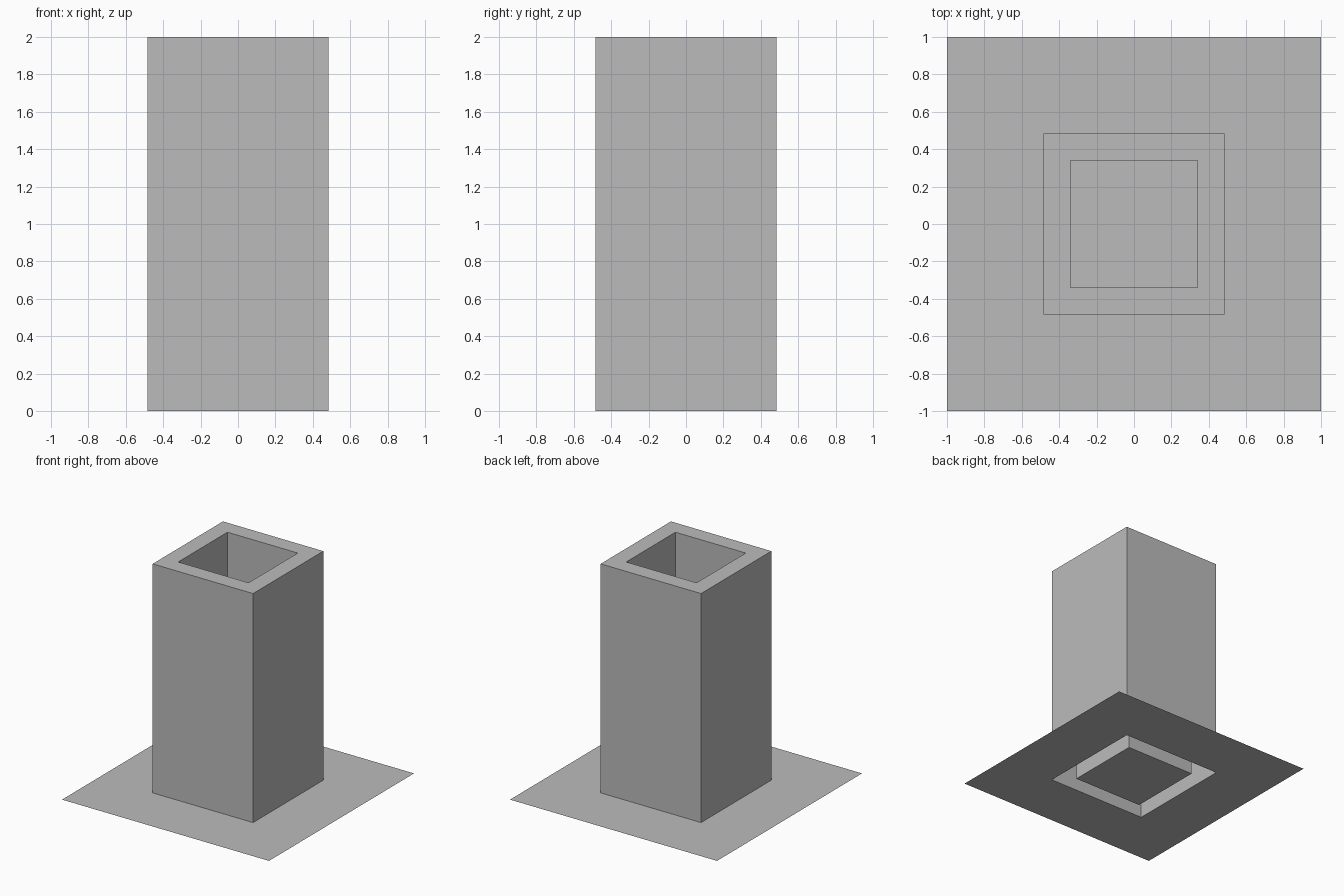
import bpy
import bmesh

cube = bpy.data.objects.get("Cube")
if cube:
    bpy.data.objects.remove(cube, do_unlink=True)

HEIGHT = 2.0
BASE, OUTER, INNER = 1.0, 0.485, 0.34   # half widths

grey = bpy.data.materials.new("plain grey")
grey.use_nodes = True
colour = (0.5, 0.5, 0.5, 1)
grey.diffuse_color = colour
grey.node_tree.nodes["Principled BSDF"].inputs["Base Color"].default_value = colour


def ring(bm, half, z):
    """Square loop of vertices, counter-clockwise from above."""
    corners = ((-1, -1), (1, -1), (1, 1), (-1, 1))
    return [bm.verts.new((x * half, y * half, z)) for x, y in corners]


def bridge(bm, a, b):
    for i in range(4):
        j = (i + 1) % 4
        bm.faces.new((a[i], a[j], b[j], b[i]))


# One continuous sheet: ground flange, outer walls, rim, inner walls, floor
bm = bmesh.new()
profile = ((BASE, 0), (OUTER, 0), (OUTER, HEIGHT), (INNER, HEIGHT), (INNER, 0))
loops = [ring(bm, half, z) for half, z in profile]
for a, b in zip(loops, loops[1:]):
    bridge(bm, a, b)
bm.faces.new(loops[-1])

mesh = bpy.data.meshes.new("hollow_square_tower")
bm.to_mesh(mesh)
bm.free()
mesh.materials.append(grey)
tower = bpy.data.objects.new("hollow_square_tower", mesh)
bpy.context.collection.objects.link(tower)
